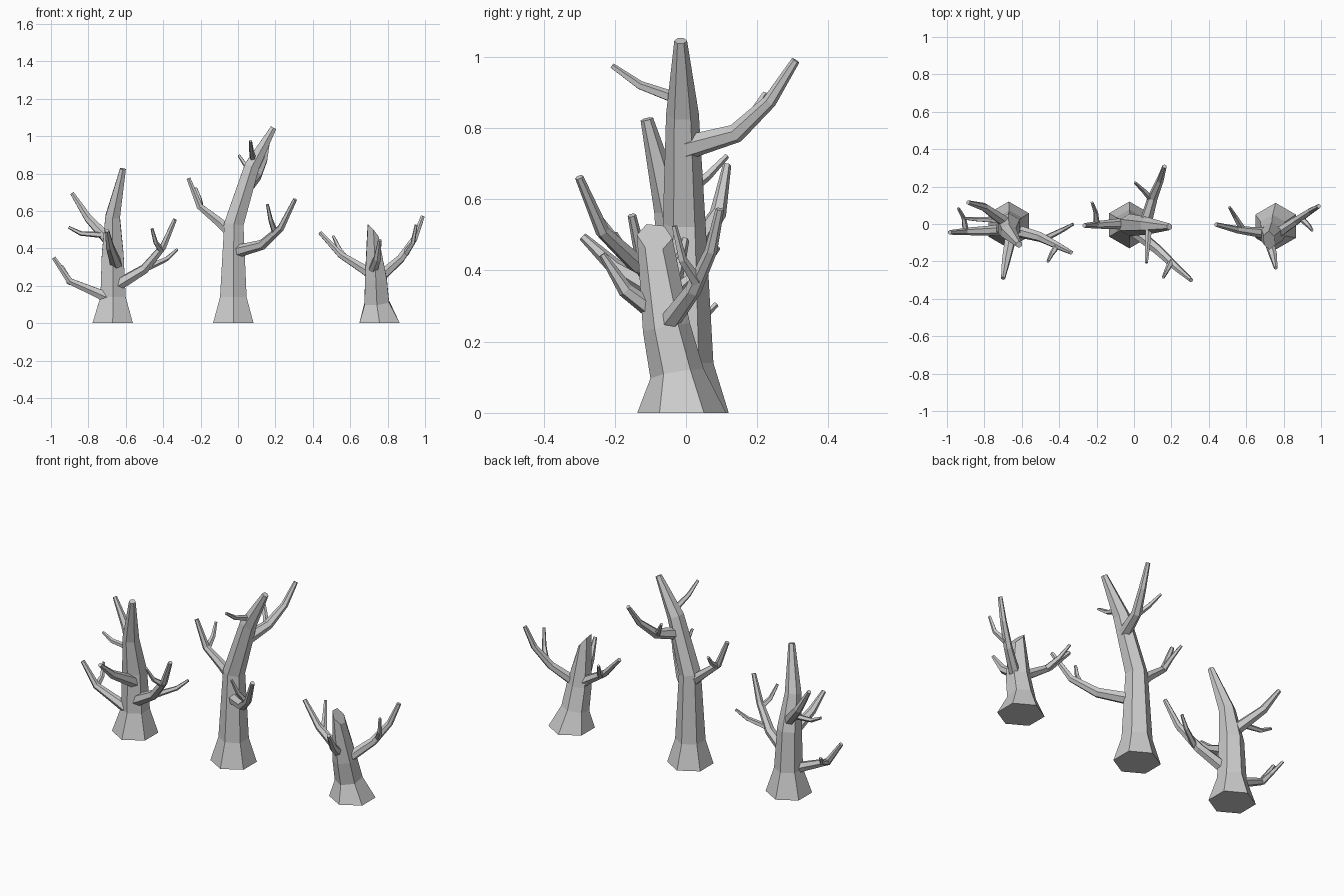
import bpy, bmesh, math
from mathutils import Vector

Z = Vector((0, 0, 1))


def limb(bm, pts, radii, sides=6, start=None, end=None):
    """Tapered faceted tube along a path, with flat caps."""
    pts = [Vector(p) for p in pts]
    n = len(pts)
    rings = []
    for i, p in enumerate(pts):
        a = (p - pts[i - 1]).normalized() if i else Vector()
        b = (pts[i + 1] - p).normalized() if i < n - 1 else Vector()
        t = (a + b).normalized()
        if i == 0 and start:
            t = Vector(start).normalized()
        if i == n - 1 and end:
            t = Vector(end).normalized()
        q = Z.rotation_difference(t)
        ring = []
        for k in range(sides):
            ang = math.pi / 2 + 2 * math.pi * k / sides
            off = Vector((math.cos(ang), math.sin(ang), 0)) * radii[i]
            ring.append(bm.verts.new(p + q @ off))
        rings.append(ring)
    for r, s in zip(rings, rings[1:]):
        for k in range(sides):
            m = (k + 1) % sides
            bm.faces.new((r[k], r[m], s[m], s[k]))
    bm.faces.new(rings[0][::-1])
    bm.faces.new(rings[-1])


def tree(name, trunk, radii, branches, twigs, end=None):
    bm = bmesh.new()
    limb(bm, trunk, radii, 6, (0, 0, 1), end)
    for group, r0, r1, sides in ((branches, 0.035, 0.012, 6), (twigs, 0.018, 0.008, 5)):
        for path in group:
            last = len(path) - 1
            limb(bm, path, [r0 + (r1 - r0) * i / last for i in range(last + 1)], sides)
    bmesh.ops.recalc_face_normals(bm, faces=bm.faces)
    mesh = bpy.data.meshes.new(name)
    bm.to_mesh(mesh)
    bm.free()
    bpy.context.collection.objects.link(bpy.data.objects.new(name, mesh))


# Left tree: many low branches
tree("dead_tree_left",
     [(-.67, -.005, 0), (-.668, -.005, .14), (-.67, -.01, .37), (-.67, -.045, .57), (-.615, -.11, .825)],
     [.125, .078, .067, .045, .018],
     [[(-.68, -.03, .13), (-.76, -.035, .165), (-.90, -.04, .225), (-.985, -.045, .35)],
      [(-.66, -.01, .41), (-.80, .09, .56), (-.887, .115, .695)],
      [(-.65, -.03, .31), (-.685, -.20, .41), (-.70, -.29, .495)],
      [(-.65, -.03, .20), (-.50, -.07, .29), (-.40, -.12, .41), (-.337, -.152, .555)]],
     [[(-.90, -.04, .22), (-.91, .03, .25), (-.94, .085, .305)],
      [(-.70, .02, .47), (-.84, .025, .48), (-.905, .03, .513)],
      [(-.48, -.08, .30), (-.38, -.03, .345), (-.325, 0, .395)],
      [(-.41, -.115, .39), (-.44, -.16, .43), (-.46, -.20, .505)]])

# Middle tree: tall trunk leaning to the right
tree("dead_tree_middle",
     [(-.025, -.005, 0), (-.025, -.005, .14), (-.022, -.005, .53), (.075, -.01, .84), (.19, -.015, 1.045)],
     [.125, .082, .06, .046, .018],
     [[(-.02, 0, .47), (-.10, 0, .54), (-.205, -.005, .625), (-.265, -.008, .775)],
      [(-.02, -.02, .38), (.13, -.14, .42), (.23, -.235, .51), (.305, -.30, .662)],
      [(.06, 0, .745), (.10, .14, .785), (.14, .235, .875), (.163, .308, .99)]],
     [[(-.20, 0, .62), (-.205, .06, .665), (-.225, .115, .722)],
      [(.20, -.20, .48), (.175, -.25, .55), (.157, -.285, .635)],
      [(.095, .13, .78), (.05, .18, .83), (.005, .222, .897)],
      [(.08, -.02, .88), (.072, -.13, .92), (.067, -.208, .975)]])

# Right tree: short stump with a slanted broken top
tree("dead_tree_right",
     [(.757, -.012, 0), (.742, -.025, .11), (.737, -.055, .24), (.722, -.088, .495)],
     [.125, .076, .067, .050],
     [[(.735, -.06, .23), (.78, -.04, .265), (.87, .02, .345), (.945, .07, .455), (.988, .095, .572)],
      [(.73, -.05, .25), (.67, -.045, .29), (.55, -.03, .365), (.438, -.003, .485)]],
     [[(.895, .03, .37), (.935, -.01, .43), (.952, -.033, .525)],
      [(.575, -.02, .35), (.54, .04, .40), (.51, .09, .465)],
      ],
     end=(.75, .1, .65))

# Right tree: thin front branch
bm = bmesh.new()
limb(bm, [(.715, -.07, .27), (.745, -.17, .345), (.758, -.235, .445)], [.028, .022, .010])
bmesh.ops.recalc_face_normals(bm, faces=bm.faces)
mesh = bpy.data.meshes.new("front_branch_right")
bm.to_mesh(mesh)
bm.free()
bpy.context.collection.objects.link(bpy.data.objects.new("front_branch_right", mesh))
